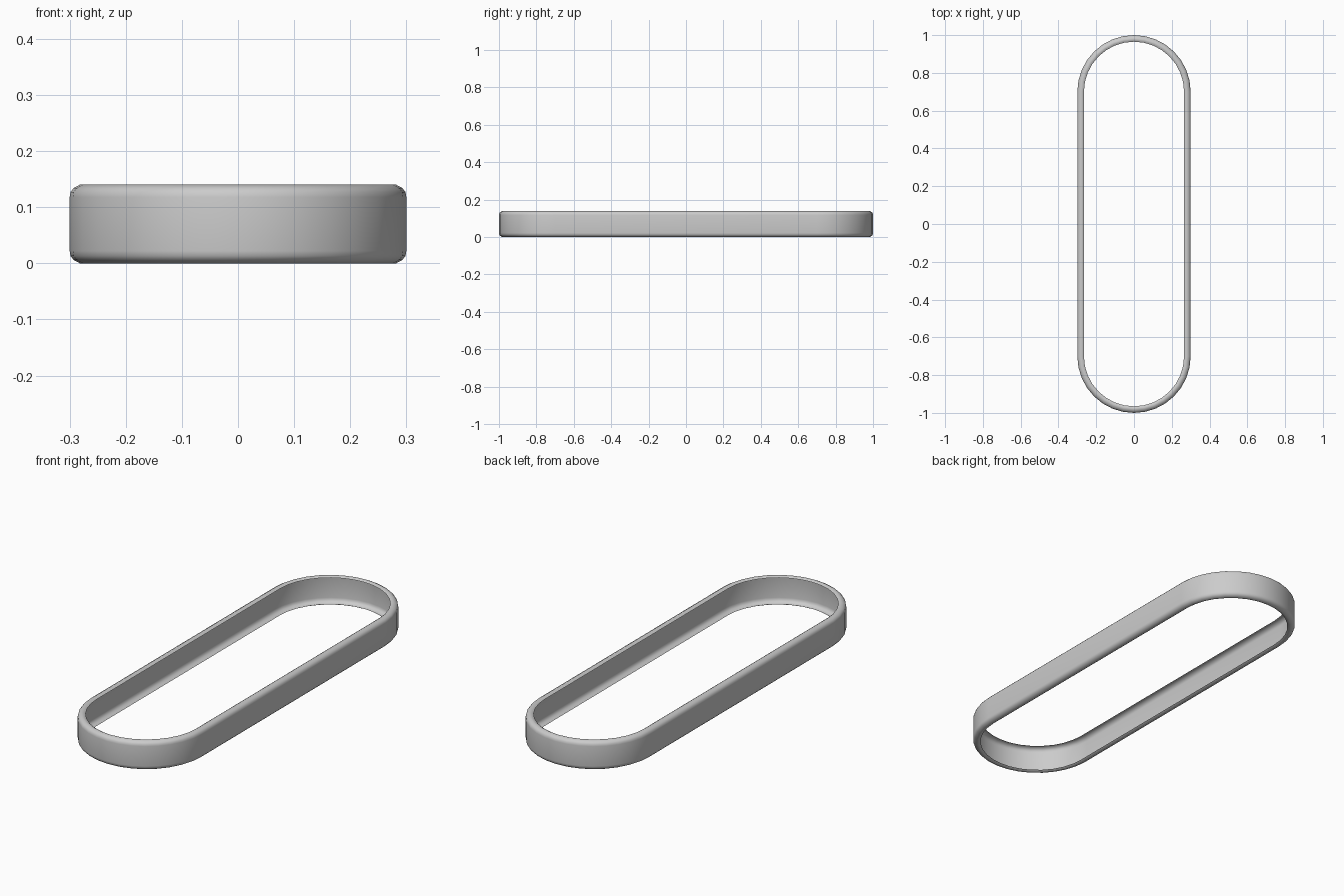
import bpy, bmesh, math

if "Cube" in bpy.data.objects:
    bpy.data.objects.remove(bpy.data.objects["Cube"])

R, STRAIGHT, HEIGHT, ARC = 0.30, 0.70, 0.14, 16

# Lower half of the wall profile: (inset from outside, height), lip to wall
lower = [(0.035, 0.006), (0.027, 0.001), (0.018, 0.0), (0.007, 0.006), (0.0015, 0.013), (0.0, 0.022)]
profile = lower + [(d, HEIGHT - z) for d, z in reversed(lower)]


def stadium(radius):
    """Outline of straight sides joined by half circles."""
    pts = []
    for side in (1, -1):
        for i in range(ARC + 1):
            a = math.pi * i / ARC
            pts.append((side * radius * math.cos(a),
                        side * (STRAIGHT + radius * math.sin(a))))
    return pts


# Thin band with inward-rolled rims, lofted around the outline
bm = bmesh.new()
rings = [[bm.verts.new((x, y, z)) for x, y in stadium(R - d)] for d, z in profile]
n = len(rings[0])
for low, high in zip(rings, rings[1:]):
    for i in range(n):
        j = (i + 1) % n
        bm.faces.new((low[i], low[j], high[j], high[i]))
mesh = bpy.data.meshes.new("oval_band")
bm.to_mesh(mesh)
bm.free()

band = bpy.data.objects.new("oval_band", mesh)
bpy.context.collection.objects.link(band)
bpy.context.view_layer.objects.active = band
band.select_set(True)
bpy.ops.object.shade_smooth_by_angle(angle=math.radians(60))
